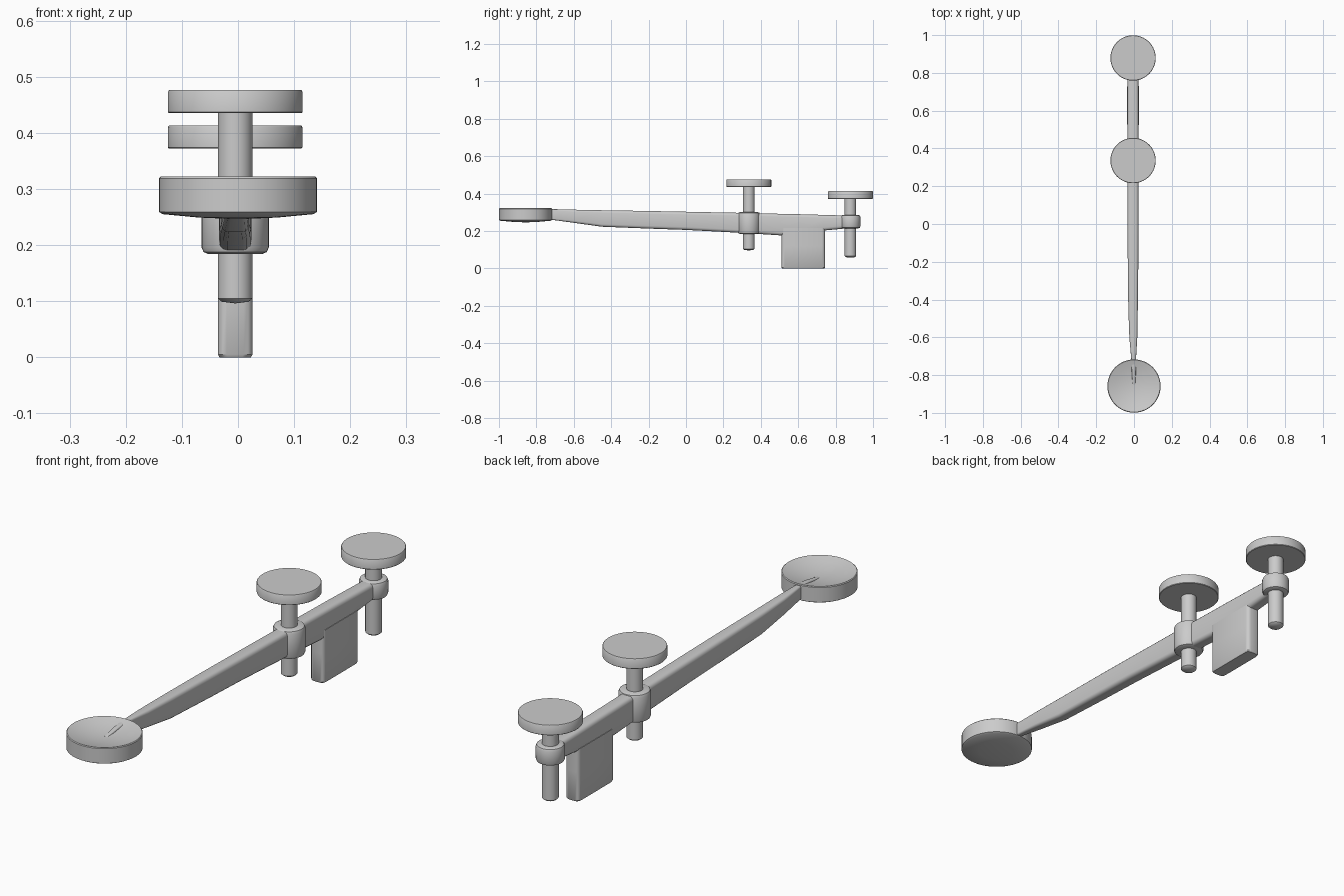
import bpy, bmesh
from math import sin, cos, pi, radians

if "Cube" in bpy.data.objects:
    bpy.data.objects.remove(bpy.data.objects["Cube"])

CX = -0.005  # shared centre line of the arm and screws


def finish(name, bm, angle=35):
    bmesh.ops.recalc_face_normals(bm, faces=bm.faces)
    me = bpy.data.meshes.new(name)
    bm.to_mesh(me)
    bm.free()
    ob = bpy.data.objects.new(name, me)
    bpy.context.collection.objects.link(ob)
    bpy.ops.object.select_all(action='DESELECT')
    ob.select_set(True)
    bpy.context.view_layer.objects.active = ob
    bpy.ops.object.shade_smooth_by_angle(angle=radians(angle))
    return ob


def lathe(name, x, y, profile, n=48):
    # profile of (radius, z) from bottom centre to top centre
    bm = bmesh.new()
    rings = []
    for r, z in profile:
        if r == 0:
            rings.append([bm.verts.new((x, y, z))] * n)
        else:
            rings.append([bm.verts.new((x + r * cos(2 * pi * i / n), y + r * sin(2 * pi * i / n), z))
                          for i in range(n)])
    for a, b in zip(rings, rings[1:]):
        for i in range(n):
            j = (i + 1) % n
            vs = list(dict.fromkeys((a[i], a[j], b[j], b[i])))
            bm.faces.new(vs)
    return finish(name, bm)


def rounded_section(w, h, r, k=3):
    # corners of a rounded rectangle, centred on the origin
    pts = []
    for c, (sx, sy) in enumerate(((1, 1), (-1, 1), (-1, -1), (1, -1))):
        for i in range(k + 1):
            a = pi / 2 * (c + i / k)
            pts.append((sx * (w / 2 - r) + r * cos(a), sy * (h / 2 - r) + r * sin(a)))
    return pts


def loft(name, rings):
    bm = bmesh.new()
    vs = [[bm.verts.new(p) for p in ring] for ring in rings]
    n = len(vs[0])
    for a, b in zip(vs, vs[1:]):
        for i in range(n):
            bm.faces.new((a[i], a[(i + 1) % n], b[(i + 1) % n], b[i]))
    bm.faces.new(vs[0])
    bm.faces.new(vs[-1])
    return finish(name, bm)


# round dished pad at the front end
lathe("front_pad", 0, -0.858, [
    (0, 0.246), (0.07, 0.249), (0.134, 0.255), (0.141, 0.259),
    (0.141, 0.319), (0.138, 0.322), (0.10, 0.311), (0.05, 0.302), (0, 0.299)])

# long tapered arm: y, bottom z, top z, width
stations = [
    (-0.85, 0.270, 0.300, 0.016), (-0.78, 0.266, 0.313, 0.022),
    (-0.71, 0.259, 0.317, 0.026), (-0.60, 0.244, 0.314, 0.042),
    (-0.45, 0.223, 0.311, 0.050), (-0.20, 0.213, 0.307, 0.056),
    (0.00, 0.206, 0.303, 0.058), (0.30, 0.190, 0.297, 0.058),
    (0.50, 0.177, 0.292, 0.058), (0.60, 0.178, 0.290, 0.058),
    (0.74, 0.203, 0.286, 0.058), (0.88, 0.216, 0.282, 0.056)]
rings = []
for y, z0, z1, w in stations:
    x = CX if y > -0.5 else CX * (y + 0.86) / 0.36
    rings.append([(x + px, y, (z0 + z1) / 2 + pz)
                  for px, pz in rounded_section(w, z1 - z0, w * 0.27)])
loft("arm", rings)

# rounded block foot under the arm
foot = []
for z, inset in ((0.0, 0.006), (0.005, 0.0), (0.12, 0.0), (0.215, 0.0)):
    foot.append([(CX + px, 0.627 + py, z)
                 for px, py in rounded_section(0.062 - inset, 0.232 - inset, 0.016)])
loft("foot", foot)

# screws with flat round heads, each through a rounded sleeve
# y, shaft bottom, head bottom, head top, sleeve radius, sleeve bottom, sleeve top
for tag, y, s0, h0, h1, r, b0, b1 in (
        ("middle", 0.336, 0.096, 0.435, 0.476, 0.060, 0.184, 0.301),
        ("rear", 0.879, 0.057, 0.372, 0.413, 0.054, 0.214, 0.286)):
    lathe(tag + "_screw_shaft", CX, y, [
        (0, s0), (0.024, s0 + 0.003), (0.031, s0 + 0.009), (0.031, h0 + 0.01), (0, h0 + 0.01)], 32)
    lathe(tag + "_screw_head", CX, y, [
        (0, h0), (0.118, h0), (0.12, h0 + 0.002), (0.12, h1 - 0.003), (0.118, h1), (0, h1)], 64)
    c = 0.012
    lathe(tag + "_sleeve", CX, y, [
        (0, b0), (r - c, b0), (r - c * 0.3, b0 + c * 0.3), (r, b0 + c),
        (r, b1 - c), (r - c * 0.3, b1 - c * 0.3), (r - c, b1), (0, b1)], 40)
